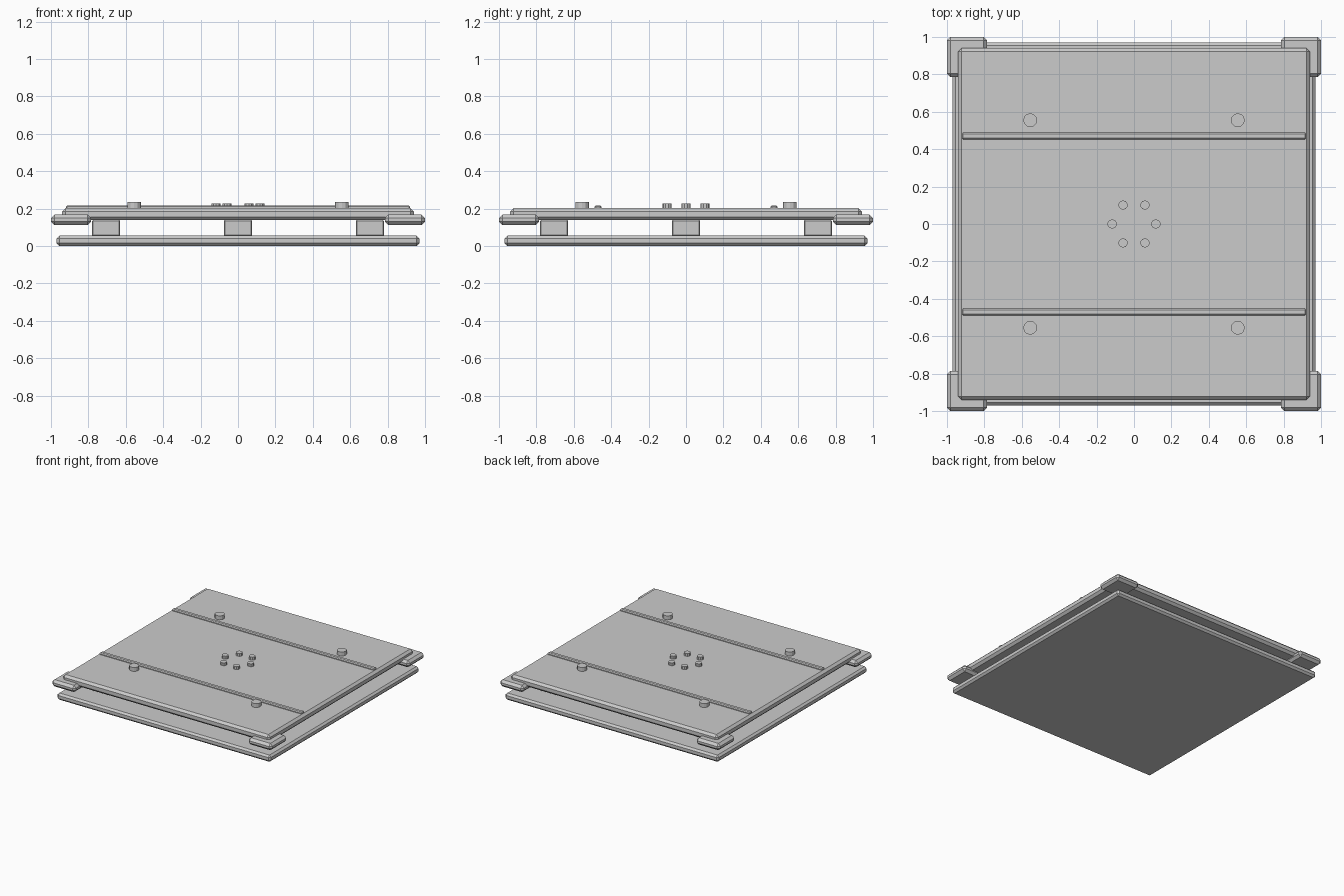
import bpy, bmesh, math
from mathutils import Matrix

if "Cube" in bpy.data.objects:
    bpy.data.objects.remove(bpy.data.objects["Cube"])


def finish(name, bm):
    mesh = bpy.data.meshes.new(name)
    bm.to_mesh(mesh)
    bm.free()
    obj = bpy.data.objects.new(name, mesh)
    bpy.context.collection.objects.link(obj)
    return obj


def box(name, x, y, z, bevel):
    """Chamfered box given by its (min, max) range on each axis."""
    bm = bmesh.new()
    size = [r[1] - r[0] for r in (x, y, z)]
    mid = [(r[0] + r[1]) / 2 for r in (x, y, z)]
    bmesh.ops.create_cube(bm, size=1, matrix=Matrix.Translation(mid) @ Matrix.Diagonal((*size, 1)))
    bmesh.ops.bevel(bm, geom=bm.edges[:], offset=bevel, segments=1, affect='EDGES')
    return finish(name, bm)


def stud(name, x, y, z0, z1, radius, sides):
    bm = bmesh.new()
    bmesh.ops.create_cone(bm, cap_ends=True, segments=sides, radius1=radius, radius2=radius,
                          depth=z1 - z0, matrix=Matrix.Translation((x, y, (z0 + z1) / 2)))
    return finish(name, bm)


def around(c, half):
    return (c - half, c + half)


# Base slab and raised deck
box("base_slab", (-0.97, 0.97), (-0.97, 0.97), (0, 0.055), 0.015)
box("deck_plate", (-0.94, 0.94), (-0.94, 0.94), (0.138, 0.203), 0.018)

# Spacer blocks between the slabs
for x in (-0.705, 0, 0.705):
    for y in (-0.705, 0, 0.705):
        box("spacer_block", around(x, 0.075), around(y, 0.075), (0.052, 0.14), 0.006)

# Corner guards
for sx in (-1, 1):
    for sy in (-1, 1):
        box("corner_guard", around(sx * 0.8925, 0.1075), around(sy * 0.8925, 0.1075), (0.112, 0.168), 0.019)

# Raised strips across the deck
for y in (-0.47, 0.47):
    box("deck_strip", (-0.92, 0.92), around(y, 0.018), (0.19, 0.217), 0.007)

# Large outer bolts
for x in (-0.555, 0.555):
    for y in (-0.555, 0.555):
        stud("outer_bolt", x, y, 0.195, 0.235, 0.037, 12)

# Ring of small bolts in the middle
for i in range(6):
    a = i * math.pi / 3
    stud("ring_bolt", 0.117 * math.cos(a), 0.117 * math.sin(a), 0.195, 0.227, 0.025, 10)
